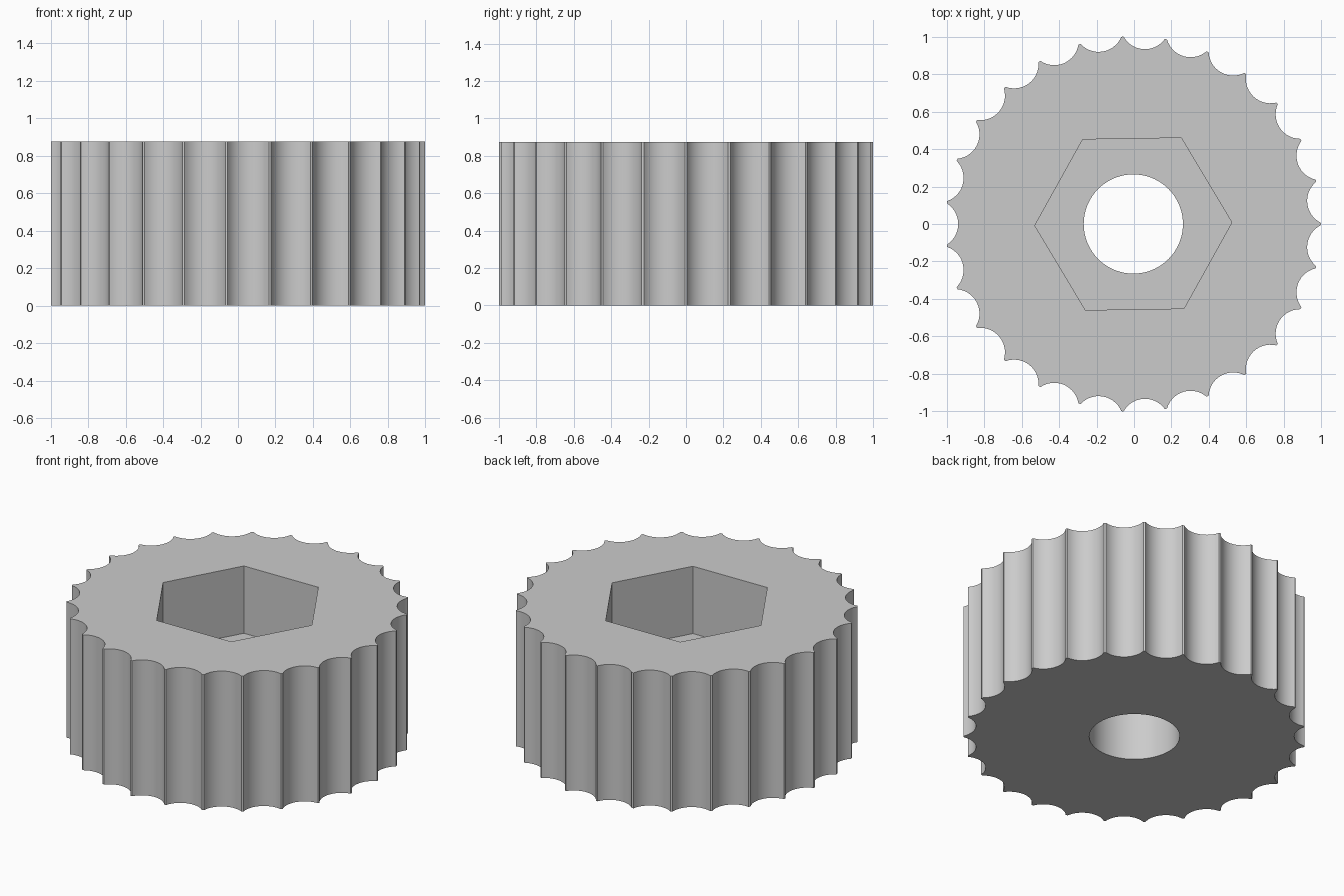
import bpy, bmesh, math

if "Cube" in bpy.data.objects:
    bpy.data.objects.remove(bpy.data.objects["Cube"])

HEIGHT, FLOOR = 0.875, 0.44      # overall height, floor of the hex pocket
TEETH, TIP_R = 27, 1.0015
CUT_R, CUT_C = 0.131, 1.066      # flute radius and its distance from the axis
CX = -0.0035                     # axis offset that centres the odd tooth count


def ring(radius, sides, turn=0.0):
    return [(radius * math.cos(turn + 2 * math.pi * i / sides),
             radius * math.sin(turn + 2 * math.pi * i / sides)) for i in range(sides)]


def fluted_ring(steps=14):
    # Concave flutes separated by narrow tips lying on the outer circle
    pts = []
    cos_a = (CUT_C ** 2 + CUT_R ** 2 - TIP_R ** 2) / (2 * CUT_C * CUT_R)
    half = math.acos(cos_a)
    for t in range(TEETH):
        mid = 2 * math.pi * (t + 0.5) / TEETH
        for s in range(steps + 1):
            a = mid + math.pi + half - 2 * half * s / steps
            pts.append((CUT_C * math.cos(mid) + CUT_R * math.cos(a),
                        CUT_C * math.sin(mid) + CUT_R * math.sin(a)))
    return pts


bm = bmesh.new()


def loop(points, z):
    verts = [bm.verts.new((x + CX, y, z)) for x, y in points]
    edges = [bm.edges.new((v, verts[(i + 1) % len(verts)])) for i, v in enumerate(verts)]
    return verts, edges


def wall(low, high):
    n = len(low[0])
    for i in range(n):
        j = (i + 1) % n
        bm.faces.new((low[0][i], low[0][j], high[0][j], high[0][i]))


def cap(outer, inner, up):
    made = bmesh.ops.triangle_fill(bm, edges=outer[1] + inner[1], use_beauty=True)
    for f in made["geom"]:
        if isinstance(f, bmesh.types.BMFace):
            f.normal_update()
            if f.normal.z * up < 0:
                f.normal_flip()


outline = fluted_ring()
bore = ring(0.265, 72)
hexagon = ring(0.526, 6, math.radians(0.9))

# Fluted outside, hex pocket from the top, round bore through the floor
out_low, out_high = loop(outline, 0), loop(outline, HEIGHT)
bore_low, bore_high = loop(bore, 0), loop(bore, FLOOR)
hex_low, hex_high = loop(hexagon, FLOOR), loop(hexagon, HEIGHT)
wall(out_low, out_high)
wall(bore_high, bore_low)
wall(hex_high, hex_low)
cap(out_high, hex_high, 1)
cap(hex_low, bore_high, 1)
cap(out_low, bore_low, -1)
bmesh.ops.recalc_face_normals(bm, faces=bm.faces[:])

mesh = bpy.data.meshes.new("fluted_knob")
bm.to_mesh(mesh)
bm.free()
knob = bpy.data.objects.new("fluted_knob", mesh)
bpy.context.collection.objects.link(knob)

grey = bpy.data.materials.new("light grey")
grey.diffuse_color = (0.6, 0.6, 0.6, 1)
grey.use_nodes = True
grey.node_tree.nodes["Principled BSDF"].inputs["Base Color"].default_value = grey.diffuse_color
mesh.materials.append(grey)

# Smooth flutes and bore, sharp rims and corners
bpy.context.view_layer.objects.active = knob
knob.select_set(True)
bpy.ops.object.shade_smooth_by_angle(angle=math.radians(30))
